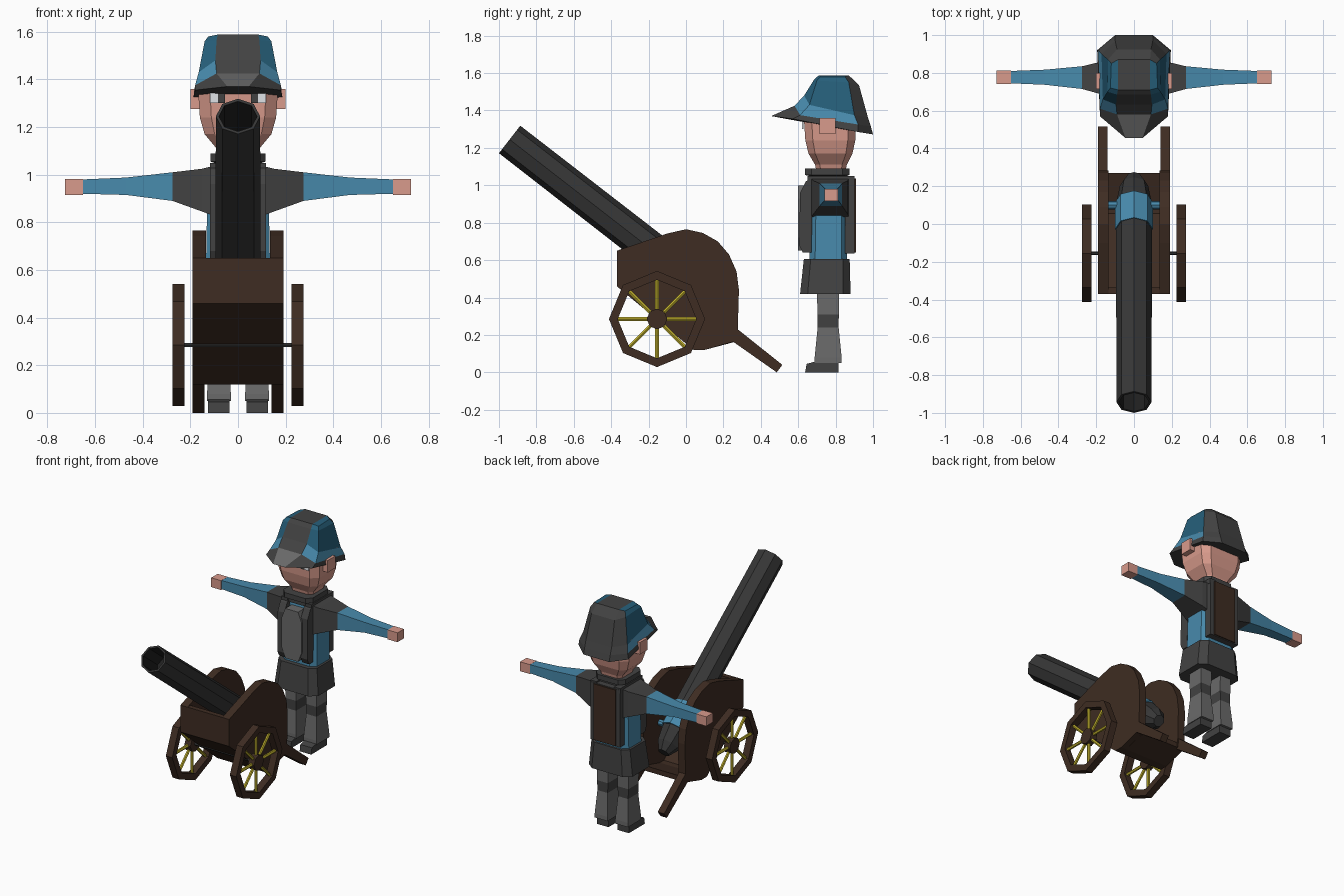
import bpy, bmesh
from math import sin, cos, pi
from mathutils import Vector

if "Cube" in bpy.data.objects:
    bpy.data.objects.remove(bpy.data.objects["Cube"])


def material(name, r, g, b):
    col = [(v / 255 / 12.92) if v < 11 else ((v / 255 + 0.055) / 1.055) ** 2.4 for v in (r, g, b)] + [1]
    m = bpy.data.materials.new(name)
    m.use_nodes = True
    m.diffuse_color = col
    m.node_tree.nodes["Principled BSDF"].inputs["Base Color"].default_value = col
    return m


BLUE = material("cloth blue", 72, 138, 172)
NAVY = material("dark blue", 38, 95, 122)
COAL = material("charcoal", 66, 66, 66)
GREY = material("mid grey", 106, 106, 106)
IRON = material("dark iron", 54, 54, 54)
BROWN = material("wood brown", 62, 44, 34)
SKIN = material("skin", 217, 155, 140)
GOLD = material("spoke yellow", 190, 174, 44)
WHITE = material("eye white", 225, 228, 232)
BLACK = material("bore black", 32, 32, 32)


def loft(name, rings, mats, rule=None, caps=True):
    """Skin a list of equal point rings; rule(ring, segment) picks a material index."""
    bm = bmesh.new()
    vs = [[bm.verts.new(p) for p in ring] for ring in rings]
    n = len(vs[0])
    for i in range(len(vs) - 1):
        for j in range(n):
            k = (j + 1) % n
            f = bm.faces.new((vs[i][j], vs[i][k], vs[i + 1][k], vs[i + 1][j]))
            f.material_index = rule(i, j) if rule else 0
    if caps:
        bm.faces.new(vs[0]).material_index = rule(0, 0) if rule else 0
        bm.faces.new(vs[-1]).material_index = rule(len(vs) - 2, 0) if rule else 0
    bmesh.ops.recalc_face_normals(bm, faces=bm.faces)
    return finish(name, bm, mats)


def finish(name, bm, mats):
    me = bpy.data.meshes.new(name)
    bm.to_mesh(me)
    bm.free()
    for m in mats:
        me.materials.append(m)
    ob = bpy.data.objects.new(name, me)
    bpy.context.collection.objects.link(ob)
    return ob


def prism(name, profile, x0, x1, mat):
    """Extrude a y-z outline along x."""
    return loft(name, [[(x, y, z) for y, z in profile] for x in (x0, x1)], [mat])


def box(name, x0, x1, y0, y1, z0, z1, mat):
    return prism(name, [(y0, z0), (y1, z0), (y1, z1), (y0, z1)], x0, x1, mat)


def rod(name, a, b, r, mat, sides=6):
    a, b = Vector(a), Vector(b)
    q = (b - a).to_track_quat('Z', 'Y')
    return loft(name, [[p + q @ Vector((r * cos(2 * pi * i / sides), r * sin(2 * pi * i / sides), 0))
                        for i in range(sides)] for p in (a, b)], [mat])


def octagon(w, y0, y1, z, cut=0.3):
    """Chamfered rectangle, half width w, from y0 to y1."""
    c, d = w * (1 - cut), (y1 - y0) * cut / 2
    half = [(c, y0), (w, y0 + d), (w, y1 - d), (c, y1)]
    return [(x, y, z) for x, y in half] + [(-x, y, z) for x, y in reversed(half)]


# ---- Gun carriage ----
CHEEK = [(-.37, .46), (-.37, .65), (-.1, .742), (0, .765), (.09, .745), (.17, .7), (.23, .63),
         (.27, .54), (.283, .44), (.275, .17), (.1, .12), (.04, .12)]
SHELL = [(-.37, .65), (-.37, .46), (.04, .12), (.1, .12), (.27, .165), (.27, .2), (.1, .155),
         (.055, .155), (-.335, .48), (-.335, .65)]
TRAIL = [(.24, .25), (.27, .235), (.515, .04), (.485, 0), (.25, .165)]
prism("carriage_shell", SHELL, -.15, .15, BROWN)

for side, s in (("left", 1), ("right", -1)):
    prism(side + "_cheek", CHEEK, .135 * s, .19 * s, BROWN)
    prism(side + "_trail", TRAIL, .14 * s, .19 * s, BROWN)

    # Wheel: octagonal rim, hub and spokes
    cy, cz = -.155, .285

    def rim(x, r):
        return [(x * s, cy + r * cos(i * pi / 4), cz + r * sin(i * pi / 4)) for i in range(8)]
    loft(side + "_wheel_rim", [rim(.225, .257), rim(.275, .257), rim(.275, .21), rim(.225, .21),
                               rim(.225, .257)], [BROWN], caps=False)
    rod(side + "_hub", (.225 * s, cy, cz), (.272 * s, cy, cz), .055, BROWN, 8)
    for i in range(8):
        a = i * pi / 4
        rod(side + "_spoke", (.25 * s, cy + .04 * cos(a), cz + .04 * sin(a)),
            (.25 * s, cy + .22 * cos(a), cz + .22 * sin(a)), .011, GOLD)
rod("axle", (-.24, -.155, .285), (.24, -.155, .285), .01, IRON)

# ---- Barrel ----
MUZZLE = Vector((0, -.943, 1.245))
AXIS = Vector((0, .79, -.613))
UP = Vector((0, .613, .79))


def gun_ring(t, r):
    return [MUZZLE + AXIS * t + UP * (r * sin(i * pi / 4)) + Vector((r * cos(i * pi / 4), 0, 0))
            for i in range(8)]


loft("barrel", [gun_ring(t, r) for t, r in
                ((.2, .078), (0, .08), (0, .093), (1.17, .095), (1.36, .09), (1.45, .075), (1.51, .04))],
     [IRON, BLACK], lambda i, j: 1 if i == 0 else 0)
loft("barrel_band", [gun_ring(t, r) for t, r in
                     ((1.16, .094), (1.16, .1), (1.34, .1), (1.34, .09))], [BLUE], caps=False)
rod("trunnion", (-.14, .1, .44), (.14, .1, .44), .022, BLUE, 8)

# ---- Legs, boots and arms ----


def slab(x, y0, y1, z0, z1):
    return [(x, y0, z0), (x, y1, z0), (x, y1, z1), (x, y0, z1)]


for side, s in (("left", 1), ("right", -1)):
    leg = [[(s * (.08 + x * w), .76 + y * d, z) for x, y in ((-1, -1), (1, -1), (1, 1), (-1, 1))]
           for z, w, d in ((.05, .05, .072), (.08, .05, .072), (.24, .04, .056), (.31, .042, .057), (.45, .044, .06))]
    loft(side + "_leg", leg, [GREY, COAL], lambda i, j: 1 if i == 2 else 0)
    prism(side + "_boot", [(.637, 0), (.815, 0), (.815, .06), (.7, .06), (.645, .045)],
          .035 * s, .125 * s, COAL)
    arm = [slab(x * s, *r) for x, *r in (
        (.11, .67, .87, .83, 1.035), (.15, .68, .865, .845, 1.025), (.275, .715, .835, .89, 1.01),
        (.47, .737, .817, .915, .988), (.655, .745, .81, .92, .98))]
    loft(side + "_sleeve", arm, [COAL, BLUE], lambda i, j: 0 if i < 2 else 1)
    box(side + "_hand", .65 * s, .727 * s, .74, .812, .915, .981, SKIN)

# ---- Torso clothing ----
loft("torso", [octagon(.135, .66, .86, .58), octagon(.13, .665, .86, .85),
               octagon(.135, .67, .865, 1.0), octagon(.09, .68, .85, 1.05)], [BLUE])
loft("coat_skirt", [octagon(.17, .61, .88, .42), octagon(.15, .63, .875, .605)], [COAL])
loft("collar", [octagon(.1, .66, .86, 1.02), octagon(.1, .66, .86, 1.05),
                octagon(.115, .635, .873, 1.055), octagon(.115, .635, .873, 1.09)], [COAL])
FRONT = [(.67, .64), (.625, .64), (.605, .68), (.61, .96), (.64, 1.02), (.68, 1.05)]
for side, s in (("left", 1), ("right", -1)):
    prism(side + "_vest_strap", FRONT, .065 * s, .117 * s, COAL)
    box(side + "_shoulder_strap", .07 * s, .117 * s, .65, .9, 1.015, 1.05, COAL)
loft("chest_panel", [[(x, y, z) for x, z in ((-.05, .65), (.05, .65), (.078, .72), (.078, .93),
                                             (.05, 1.0), (-.05, 1.0), (-.078, .93), (-.078, .72))]
                     for y in (.598, .68)], [GREY])
box("back_panel", -.115, .115, .85, .902, .635, 1.04, COAL)
box("back_board", -.085, .085, .9, .91, .64, 1.035, BROWN)

# ---- Head ----
loft("head", [octagon(.075, .7, .85, 1.06), octagon(.09, .69, .86, 1.11), octagon(.14, .655, .89, 1.17),
              octagon(.16, .638, .905, 1.24), octagon(.17, .628, .91, 1.39)], [SKIN])
for side, s in (("left", 1), ("right", -1)):
    box(side + "_ear", .15 * s, .2 * s, .715, .8, 1.275, 1.36, SKIN)
    box(side + "_eye_white", .085 * s, .118 * s, .62, .629, 1.3, 1.36, WHITE)
    box(side + "_eye_pupil", .055 * s, .085 * s, .62, .629, 1.3, 1.36, COAL)

# ---- Hat: slanted rings, coloured by panel ----
HAT = [[(.045, .455, 1.37), (.18, .57, 1.355), (.195, .92, 1.285), (.1, 1.0, 1.272)],
       [(.09, .58, 1.425), (.18, .61, 1.375), (.188, .92, 1.325), (.1, .988, 1.315)],
       [(.095, .632, 1.48), (.165, .66, 1.43), (.172, .9, 1.375), (.1, .972, 1.365)],
       [(.09, .685, 1.565), (.14, .7, 1.56), (.138, .87, 1.55), (.09, .925, 1.535)],
       [(.085, .71, 1.588), (.125, .72, 1.58), (.12, .85, 1.58), (.085, .87, 1.588)]]


def hat_colour(i, j):
    part = min(j, 6 - j) if j < 7 else -1   # -1 front, 0 front corner, 1 side, 2 back corner, 3 back
    if part == -1:
        return 3 if i == 0 else 0
    if i == 0 or part >= 2:
        return 0
    return 1 if i == 1 else 2


hat = loft("hat", [r + [(-x, y, z) for x, y, z in reversed(r)] for r in HAT],
           [COAL, BLUE, NAVY, GREY], hat_colour, caps=False)
bm = bmesh.new()
bm.from_mesh(hat.data)
bm.verts.ensure_lookup_table()
top, brim = bm.verts[32:40], bm.verts[0:8]
for q, m in (((0, 1, 2, 3), 2), ((0, 3, 4, 7), 0), ((4, 5, 6, 7), 2)):
    bm.faces.new([top[i] for i in q]).material_index = m
    bm.faces.new([brim[i] for i in q]).material_index = 0
bmesh.ops.recalc_face_normals(bm, faces=bm.faces)
bm.to_mesh(hat.data)
bm.free()
